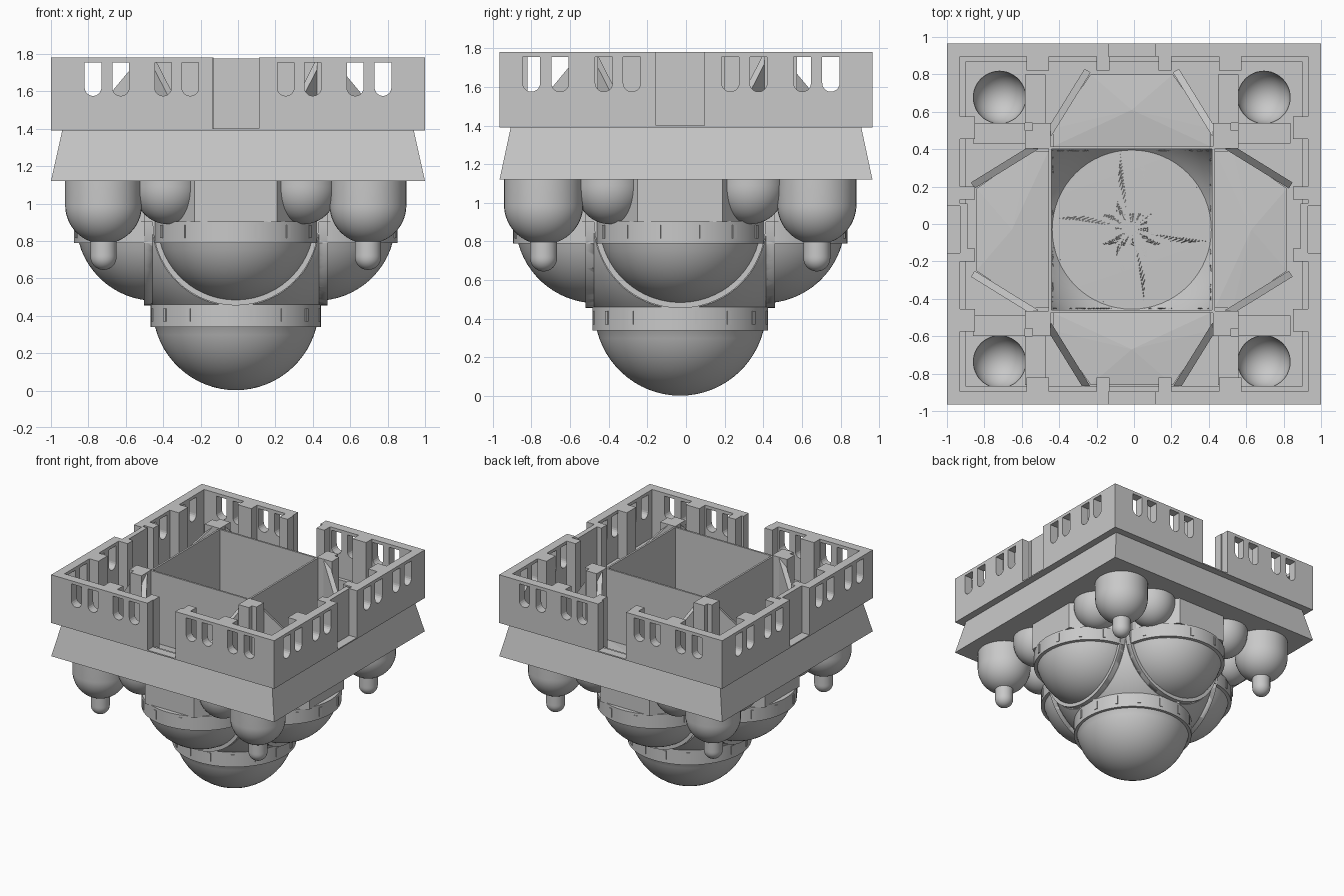
import bpy, bmesh, math
from mathutils import Matrix, Vector

if "Cube" in bpy.data.objects:
    bpy.data.objects.remove(bpy.data.objects["Cube"])

OX, OY = -0.012, -0.03          # dome group sits slightly off the wall centre
stone = bpy.data.materials.new("grey_stone")
stone.diffuse_color = (0.58, 0.58, 0.58, 1)
stone.use_nodes = True
stone.node_tree.nodes["Principled BSDF"].inputs["Base Color"].default_value = stone.diffuse_color


def make(name, bm, smooth=False, off=True):
    bmesh.ops.remove_doubles(bm, verts=bm.verts, dist=1e-5)
    bmesh.ops.recalc_face_normals(bm, faces=bm.faces)
    me = bpy.data.meshes.new(name)
    bm.to_mesh(me)
    bm.free()
    me.materials.append(stone)
    ob = bpy.data.objects.new(name, me)
    if off:
        ob.location = (OX, OY, 0)
    bpy.context.collection.objects.link(ob)
    if smooth:
        bpy.ops.object.select_all(action='DESELECT')
        ob.select_set(True)
        bpy.context.view_layer.objects.active = ob
        bpy.ops.object.shade_smooth_by_angle(angle=math.radians(35))
    return ob


def add_box(bm, x0, x1, y0, y1, z0, z1):
    m = Matrix.Translation(((x0 + x1) / 2, (y0 + y1) / 2, (z0 + z1) / 2))
    bmesh.ops.create_cube(bm, size=1, matrix=m @ Matrix.Diagonal((x1 - x0, y1 - y0, z1 - z0, 1)))


def box(name, *dims, off=True):
    bm = bmesh.new()
    add_box(bm, *dims)
    return make(name, bm, off=off)


def add_prism(bm, pts, d):
    """Extrude a flat outline along the vector d."""
    f = bm.faces.new([bm.verts.new(p) for p in pts])
    ext = bmesh.ops.extrude_face_region(bm, geom=[f], use_keep_orig=True)
    bmesh.ops.translate(bm, vec=d, verts=[v for v in ext["geom"] if isinstance(v, bmesh.types.BMVert)])


def lathe(name, prof, cx=0, cy=0, mid=0, sweep=math.tau, n=48):
    """Revolve an (r, z) profile about (cx, cy), centred on the angle mid."""
    bm = bmesh.new()
    rows = []
    for i in range(n + 1):
        a = mid - sweep / 2 + sweep * i / n
        rows.append([bm.verts.new((cx + r * math.cos(a), cy + r * math.sin(a), z)) for r, z in prof])
    for a, b in zip(rows, rows[1:]):
        for j in range(len(prof) - 1):
            bm.faces.new((a[j], b[j], b[j + 1], a[j + 1]))
    return make(name, bm, True)


def bowl(r, top, depth, r_end=0.0, n=14, r_start=None):
    """Downward quarter ellipse from radius r_start to radius r_end."""
    a0 = math.acos((r_start or r) / r)
    a1 = math.acos(r_end / r)
    angles = [a0 + (a1 - a0) * i / n for i in range(n + 1)]
    return [(r * math.cos(a), top - depth * math.sin(a)) for a in angles]


def cut(target, cutter, op='DIFFERENCE'):
    cutter.hide_render = True
    cutter.hide_set(True)
    m = target.modifiers.new("cut", 'BOOLEAN')
    m.operation, m.solver, m.object = op, 'EXACT', cutter


def cylinder(name, r, z0, z1, cx=0, cy=0):
    return lathe(name, [(0, z0), (r, z0), (r, z1), (0, z1)], cx, cy)


# battlement wall, with arched windows and a gate gap in every side
wall = box("upper_wall", -1, 1, -.965, .965, 1.39, 1.78, off=False)
cut(wall, box("wall_hollow_cutter", -.93, .93, -.895, .895, 1.3, 1.9, off=False))
for axis in "xy":
    bm = bmesh.new()
    for c in (.255, .4, .627, .775):
        for s in (-1, 1):
            outline = [(-.045, 1.755), (.045, 1.755)]
            outline += [(.045 * math.cos(a), 1.62 - .045 * math.sin(a))
                        for a in [math.pi * k / 10 for k in range(11)]]
            if axis == "x":
                add_prism(bm, [(s * c + u, -1.3, z) for u, z in outline], (0, 2.6, 0))
            else:
                add_prism(bm, [(-1.3, s * c + u - .025, z) for u, z in outline], (2.6, 0, 0))
    cut(wall, make("window_cutter_" + axis, bm, off=False))
cut(wall, box("gate_cutter_y", -.125, .125, -1.3, 1.3, 1.4, 1.9))
cut(wall, box("gate_cutter_x", -1.3, 1.3, -.125, .125, 1.4, 1.9))
for s in (-1, 1):
    x0, x1 = sorted((s * .89, s * .93))
    box("side_gate_panel", x0, x1, -.17, .11, 1.15, 1.78, off=False)

# flared skirt with a sunken floor
bm = bmesh.new()
add_box(bm, -1, 1, -.965, .965, 1.12, 1.39)
for v in bm.verts:
    if v.co.z > 1.2:
        v.co.x *= .94
        v.co.y *= .94
skirt = make("flared_skirt", bm, off=False)
cut(skirt, box("skirt_hollow_cutter", -.9, .9, -.865, .865, 1.16, 1.6, off=False))
cut(skirt, box("floor_opening_cutter", -.43, .43, -.43, .43, 1.0, 2))

# hollow of the central space: square above, spherical corners below
hollow = lathe("hollow_cutter", [(0, 2), (.612, 2)] + bowl(.612, .9, .612, .425) + [(0, .465)], n=64)
cut(hollow, box("hollow_bounds", -.43, .43, -.43, .43, .3, 2.1), 'INTERSECT')

# crossing block: spherical corners joined by two crossing barrel arches
corners = lathe("spherical_corners", [(0, 1.13), (.632, 1.13)] + bowl(.632, .9, .632, .449) + [(0, .451)], n=64)
cut(corners, box("corner_bounds", -.445, .445, -.445, .445, .455, 1.2), 'INTERSECT')
cut(corners, hollow)
for axis in "xy":
    bm = bmesh.new()
    arc = [(.445 * math.cos(math.pi * k / 28), .9 - .445 * math.sin(math.pi * k / 28)) for k in range(29)]
    arc += [(-.445, 1.13), (.445, 1.13)]
    add_prism(bm, [(-.49, u, z) for u, z in arc], (.98, 0, 0))
    if axis == "y":
        bm.transform(Matrix.Rotation(math.pi / 2, 4, 'Z'))
    cut(make("barrel_arch_" + axis, bm, True), hollow)
for sx in (-1, 1):
    for sy in (-1, 1):
        xs, ys = sorted((sx * .432, sx * .49)), sorted((sy * .432, sy * .49))
        box("block_corner", *xs, *ys, .9, 1.13)

# thin shaft walls
bm = bmesh.new()
for s in (-1, 1):
    a, b = sorted((s * .43, s * .445))
    add_box(bm, a, b, -.445, .445, 1.1, 1.775)
    add_box(bm, -.43, .43, a, b, 1.1, 1.775)
make("shaft_walls", bm)

# great drum and dome
lathe("great_drum_and_dome", [(.415, .46), (.455, .46), (.455, .34), (.432, .34)]
      + bowl(.445, .45, .448, r_start=.431), n=64)
lathe("great_dome_lining", bowl(.415, .46, .43), n=64)


def drum_slots(name, r, z, cx, cy, angles):
    bm = bmesh.new()
    for a in angles:
        m = Matrix.Translation((cx, cy, z)) @ Matrix.Rotation(a, 4, 'Z') @ Matrix.Translation((r, 0, 0))
        bmesh.ops.create_cube(bm, size=1, matrix=m @ Matrix.Diagonal((.01, .026, .07, 1)))
    make(name, bm)


drum_slots("great_drum_windows", .455, .405, 0, 0, [math.tau * (k + .5) / 16 for k in range(16)])

# four half domes around the block
for k in range(4):
    a = k * math.pi / 2
    rot = Matrix.Rotation(a, 4, 'Z')
    cx, cy = .43 * round(math.cos(a)), .43 * round(math.sin(a))
    prof = [(0, .905), (.435, .905), (.435, .79), (.41, .79)] + bowl(.423, .9, .42, r_start=.408)
    lathe("half_dome", prof, cx, cy, a, math.pi, 36)
    drum_slots("half_drum_windows", .435, .85, cx, cy, [a + math.radians(d) for d in (-65, -40, -15, 15, 40, 65)])
    # polygonal neck through the skirt, with a shallow faceted top
    bm = bmesh.new()
    plan = [(.445, -.42), (.54, -.42), (.83, -.22), (.83, .22), (.54, .42), (.445, .42)]
    low = [bm.verts.new((x, y, .9)) for x, y in plan]
    top = [bm.verts.new((x, y, 1.2)) for x, y in plan]
    apex = bm.verts.new((.64, 0, 1.22))
    bm.faces.new(low)
    for i in range(6):
        j = (i + 1) % 6
        bm.faces.new((low[i], low[j], top[j], top[i]))
        bm.faces.new((top[i], top[j], apex))
    bm.transform(rot)
    make("half_dome_neck", bm)
    for s in (-1, 1):
        # sloping buttress walls on the diagonal sides
        bm = bmesh.new()
        pts = [(.5, s * .43, 1.15), (.5, s * .43, 1.77), (.84, s * .22, 1.36), (.84, s * .22, 1.15)]
        add_prism(bm, pts, (.02, s * .032, 0))
        bm.transform(rot)
        make("diagonal_buttress", bm)
        # small domes under the diagonal sides
        p = rot @ Vector((.665, s * .365, 0))
        lathe("small_dome", [(.182, 1.13)] + bowl(.182, 1.09, .2), p.x, p.y, n=32)

# four corners: hanging dome with finial, lining, piers and pilasters
for sx in (-1, 1):
    for sy in (-1, 1):
        cx, cy = sx * .707, sy * .707
        prof = [(.14, 1.13), (.205, 1.13)] + bowl(.205, .99, .205, .07) + [(.07, .725)] + bowl(.07, .715, .07, n=8)
        lathe("corner_dome_and_finial", prof, cx, cy, n=36)
        lathe("corner_dome_lining", bowl(.141, 1.16, .15), cx, cy, n=36)
        cut(skirt, cylinder("corner_opening_cutter", .14, 1.05, 1.25, cx, cy))

        def quad(name, x0, x1, y0, y1, z0=1.15, z1=1.78, off=True):
            xs, ys = sorted((sx * x0, sx * x1)), sorted((sy * y0, sy * y1))
            box(name, *xs, *ys, z0, z1, off=off)

        quad("shaft_pier", .435, .53, .435, .57)
        quad("shaft_pier_wing", .53, .57, .435, .53)
        for lo, hi in ((.13, .2), (.455, .575)):
            quad("wall_pilaster", lo, hi, .82, .896, off=False)
            quad("wall_pilaster", .85, .931, lo, hi, off=False)
        # low sills around the corner bay
        quad("bay_sill", .57, .85, .46, .57, 1.15, 1.2)
        quad("bay_sill", .46, .57, .57, .83, 1.15, 1.2)
